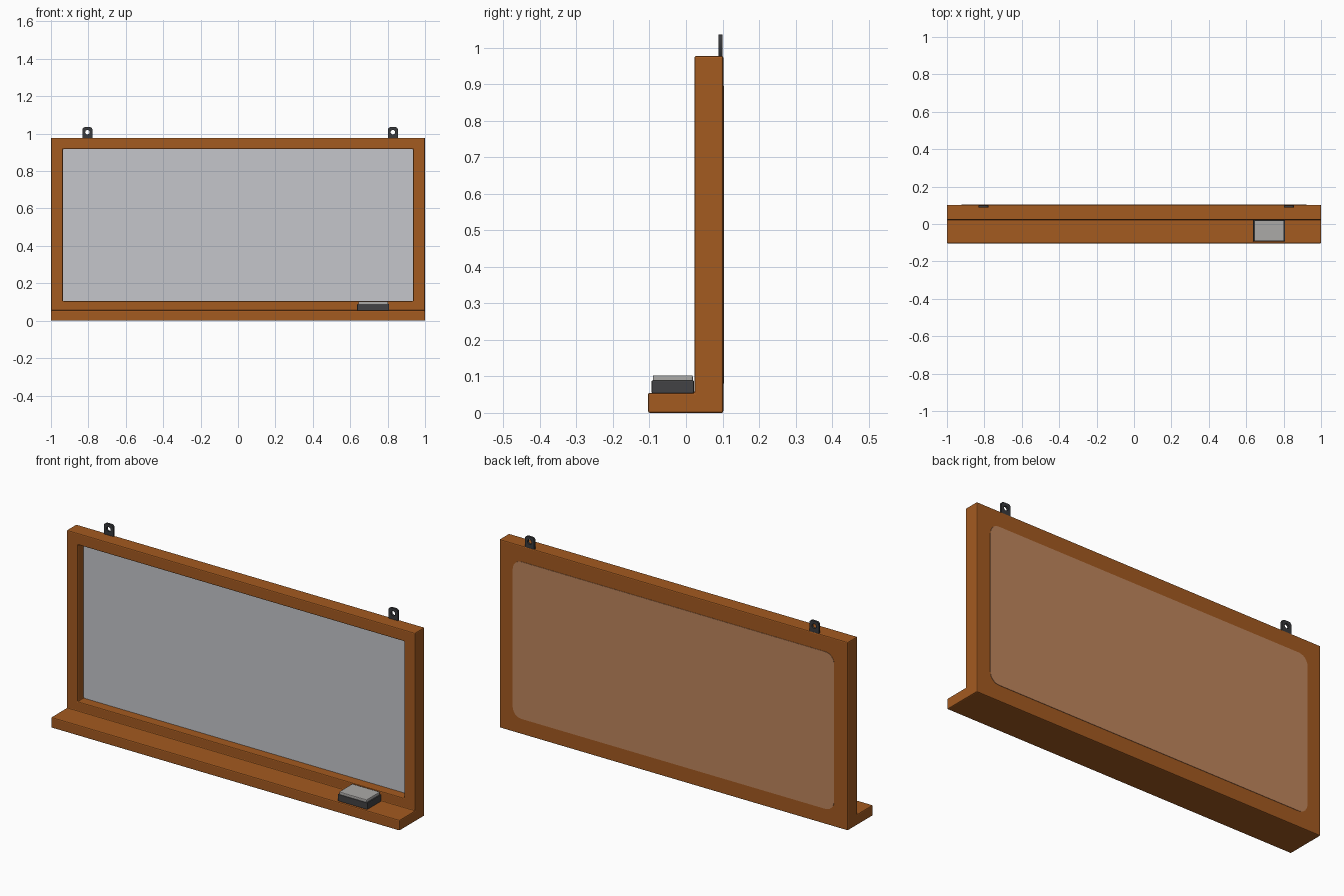
import bpy, bmesh, math

if "Cube" in bpy.data.objects:
    bpy.data.objects.remove(bpy.data.objects["Cube"])


def material(name, rgb):
    m = bpy.data.materials.new(name)
    m.diffuse_color = (*rgb, 1)
    m.use_nodes = True
    m.node_tree.nodes["Principled BSDF"].inputs["Base Color"].default_value = m.diffuse_color
    return m


wood = material("orange_wood", (0.37, 0.103, 0.0145))
backing = material("pale_brown_backing", (0.52, 0.235, 0.11))
white = material("board_grey", (0.56, 0.565, 0.60))
felt = material("dark_felt", (0.055, 0.055, 0.058))
metal = material("dark_metal", (0.04, 0.042, 0.046))
cap = material("eraser_grey", (0.41, 0.40, 0.39))


def finish(ob, mat, bevel=0.0):
    if mat:
        ob.data.materials.append(mat)
    if bevel:
        b = ob.modifiers.new("bevel", 'BEVEL')
        b.width, b.segments, b.limit_method = bevel, 2, 'ANGLE'
    return ob


def from_bmesh(name, bm):
    bmesh.ops.recalc_face_normals(bm, faces=bm.faces)
    me = bpy.data.meshes.new(name)
    bm.to_mesh(me)
    bm.free()
    ob = bpy.data.objects.new(name, me)
    bpy.context.collection.objects.link(ob)
    return ob


def box(name, x, y, z, mat=None, bevel=0.0):
    bm = bmesh.new()
    bmesh.ops.create_cube(bm, size=1)
    for v in bm.verts:
        v.co = [(a + b) / 2 + c * (b - a) for c, (a, b) in zip(v.co, (x, y, z))]
    return finish(from_bmesh(name, bm), mat, bevel)


def rounded(x, z, r_low, r_high, n=6):
    """Outline of a rectangle with rounded lower and upper corners."""
    pts = []
    for k, (px, pz, r, sx, sz) in enumerate((
            (x[1], z[1], r_high, -1, -1), (x[0], z[1], r_high, 1, -1),
            (x[0], z[0], r_low, 1, 1), (x[1], z[0], r_low, -1, 1))):
        steps = n if r else 0
        for i in range(steps + 1):
            a = math.pi / 2 * (k + i / max(steps, 1))
            pts.append((px + sx * r + r * math.cos(a), pz + sz * r + r * math.sin(a)))
    return pts


def plate(name, outlines, y, mat):
    """Flat upright plate; later outlines are holes."""
    cu = bpy.data.curves.new(name, 'CURVE')
    cu.dimensions, cu.fill_mode = '2D', 'BOTH'
    cu.extrude = (y[1] - y[0]) / 2
    for pts in outlines:
        s = cu.splines.new('POLY')
        s.points.add(len(pts) - 1)
        for p, (a, b) in zip(s.points, pts):
            p.co = (a, b, 0, 1)
        s.use_cyclic_u = True
    ob = bpy.data.objects.new(name, cu)
    bpy.context.collection.objects.link(ob)
    ob.rotation_euler.x = math.pi / 2
    ob.location.y = (y[0] + y[1]) / 2
    cu.materials.append(mat)
    bpy.ops.object.select_all(action='DESELECT')
    ob.select_set(True)
    bpy.context.view_layer.objects.active = ob
    bpy.ops.object.convert(target='MESH')


# Frame and ledge: L profile swept along x, with the board recess cut out
bm = bmesh.new()
profile = [(-0.104, 0), (0.102, 0), (0.102, 0.977), (0.023, 0.977), (0.023, 0.055), (-0.104, 0.055)]
face = bm.faces.new([bm.verts.new((-1, y, z)) for y, z in profile])
ext = bmesh.ops.extrude_face_region(bm, geom=[face])["geom"]
bmesh.ops.translate(bm, vec=(2, 0, 0), verts=[v for v in ext if isinstance(v, bmesh.types.BMVert)])
frame = finish(from_bmesh("frame_with_ledge", bm), wood)
cutter = box("recess_cutter", (-0.936, 0.936), (-0.05, 0.079), (0.104, 0.917))
cutter.hide_render = True
cutter.hide_set(True)
cut = frame.modifiers.new("recess", 'BOOLEAN')
cut.operation, cut.object, cut.solver = 'DIFFERENCE', cutter, 'EXACT'
finish(frame, None, 0.005)

# Writing surface and rear panel
box("writing_board", (-0.938, 0.938), (0.072, 0.082), (0.102, 0.919), white)
plate("back_panel", [rounded((-0.922, 0.922), (0.08, 0.895), 0.05, 0.05)], (0.0985, 0.104), backing)

# Hanging tabs
for side, cx in (("left", -0.805), ("right", 0.828)):
    hole = [(cx + 0.012 * math.cos(i * math.pi / 8), 1.008 + 0.012 * math.sin(i * math.pi / 8))
            for i in range(16)]
    plate(side + "_hanger", [rounded((cx - 0.027, cx + 0.027), (0.96, 1.035), 0, 0.015), hole],
          (0.089, 0.1), metal)

# Eraser
box("eraser_felt", (0.637, 0.808), (-0.094, 0.022), (0.054, 0.089), felt, 0.003)
box("eraser_cap", (0.643, 0.802), (-0.091, 0.019), (0.086, 0.103), cap, 0.004)
